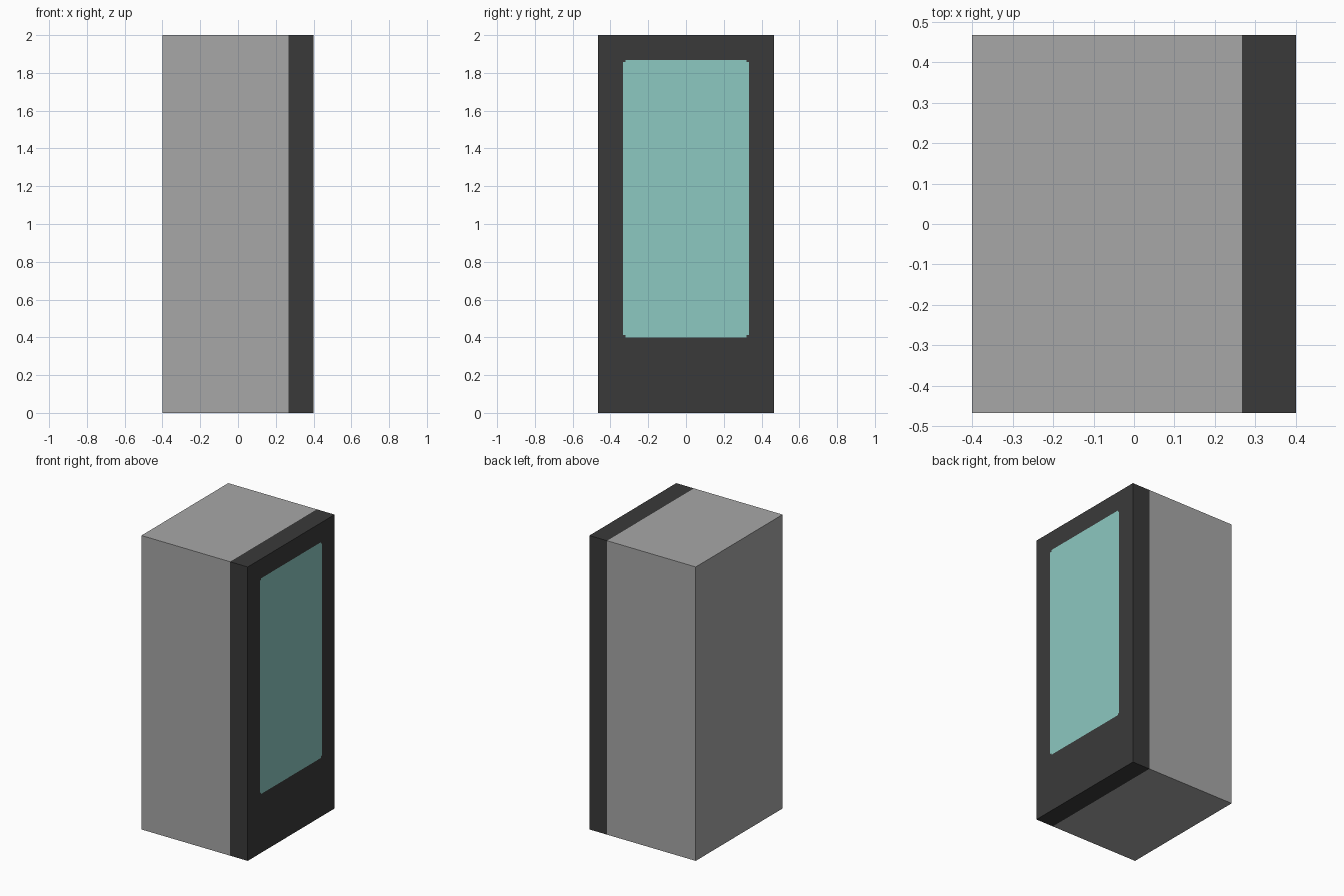
import bpy, bmesh
from mathutils import Matrix

if "Cube" in bpy.data.objects:
    bpy.data.objects.remove(bpy.data.objects["Cube"])

W, D, H = 0.80, 0.933, 2.0          # width (x), depth (y), height (z)
FRAME_X = 0.267                     # where the dark front frame begins
SY, Z0, Z1, NOTCH = 0.333, 0.40, 1.868, 0.0115   # glass panel and its corner nicks


def material(name, rgb):
    m = bpy.data.materials.new(name)
    m.diffuse_color = (*rgb, 1)
    m.use_nodes = True
    m.node_tree.nodes["Principled BSDF"].inputs["Base Color"].default_value = m.diffuse_color
    return m


mats = [material("grey_casing", (0.39, 0.39, 0.39)),
        material("dark_frame", (0.042, 0.042, 0.042)),
        material("teal_glass", (0.262, 0.578, 0.533))]

# Cabinet: one solid box
bm = bmesh.new()
bmesh.ops.create_cube(bm, size=1, matrix=Matrix.Translation((0, 0, H / 2))
                      @ Matrix.Diagonal((W, D, H, 1)))


def cut(faces, co, no):
    geom = set(faces)
    for f in faces:
        geom.update(f.edges, f.verts)
    bmesh.ops.bisect_plane(bm, geom=list(geom), plane_co=co, plane_no=no)


# Seam between casing and frame
cut(bm.faces[:], (FRAME_X, 0, 0), (1, 0, 0))


# Glass outline cut into the +x face only
def front_faces():
    return [f for f in bm.faces if f.calc_center_median().x > W / 2 - 1e-4]


for y in (-SY, -SY + NOTCH, SY - NOTCH, SY):
    cut(front_faces(), (0, y, 0), (0, 1, 0))
for z in (Z0, Z0 + NOTCH, Z1 - NOTCH, Z1):
    cut(front_faces(), (0, 0, z), (0, 0, 1))

# Colour by position: casing, frame, then glass with nicked corners
for f in bm.faces:
    c = f.calc_center_median()
    f.material_index = 1 if c.x > FRAME_X else 0
    if c.x > W / 2 - 1e-4:
        in_y, in_z = abs(c.y) < SY, Z0 < c.z < Z1
        corner = abs(c.y) > SY - NOTCH and not (Z0 + NOTCH < c.z < Z1 - NOTCH)
        if in_y and in_z and not corner:
            f.material_index = 2

mesh = bpy.data.meshes.new("cabinet")
bm.to_mesh(mesh)
bm.free()
for m in mats:
    mesh.materials.append(m)
bpy.context.collection.objects.link(bpy.data.objects.new("cabinet", mesh))
